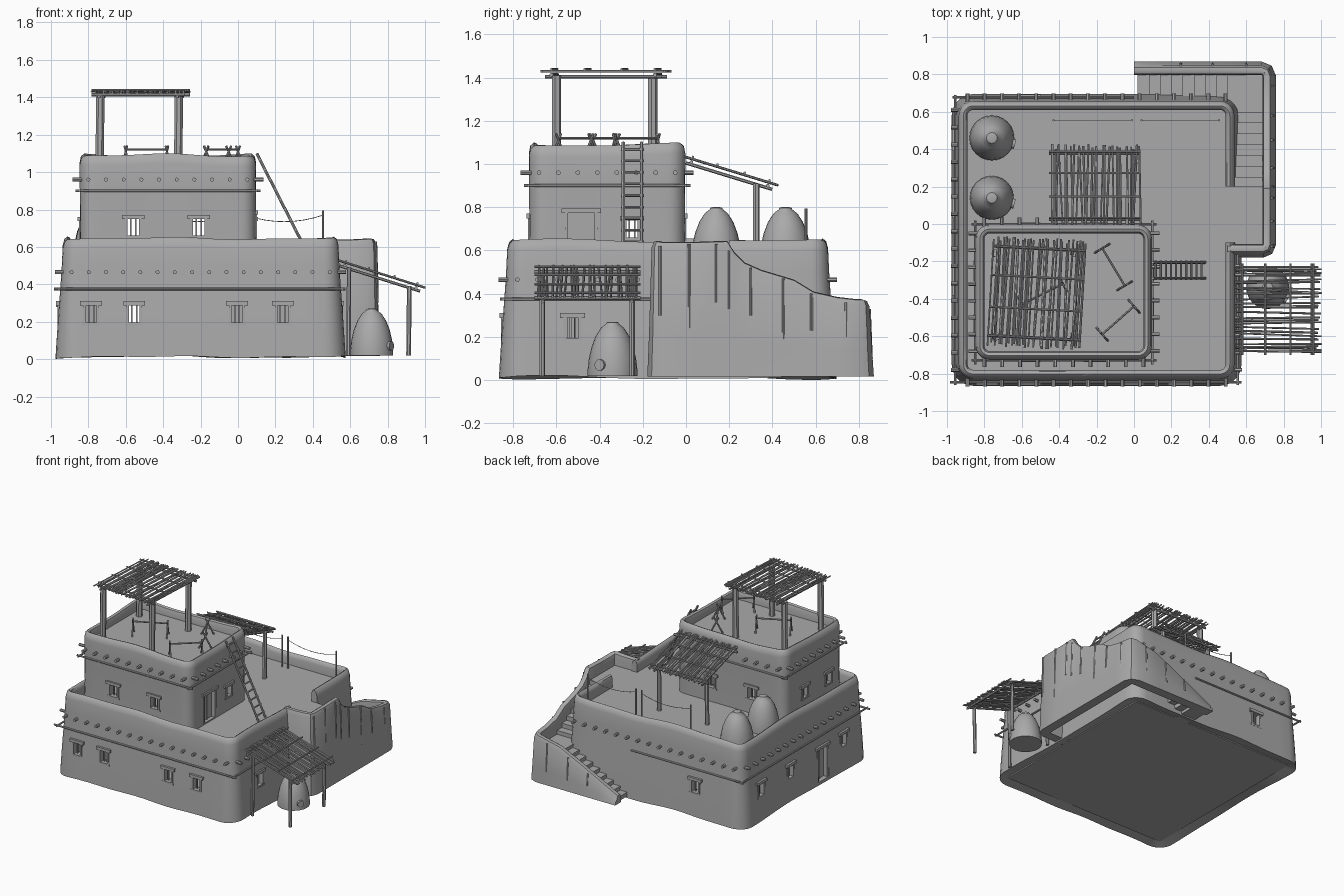
import bpy, bmesh, math, random
from math import sin, cos, pi, radians
from mathutils import Vector, Matrix

random.seed(4)
if "Cube" in bpy.data.objects:
    bpy.data.objects.remove(bpy.data.objects["Cube"])

clay = bpy.data.materials.new("clay_grey")
clay.use_nodes = True
TONE = (0.4, 0.4, 0.4, 1)
clay.diffuse_color = TONE
clay.node_tree.nodes["Principled BSDF"].inputs["Base Color"].default_value = TONE


def finish(name, bm, cutter=None, smooth=True):
    bmesh.ops.recalc_face_normals(bm, faces=bm.faces)
    mesh = bpy.data.meshes.new(name)
    bm.to_mesh(mesh)
    bm.free()
    ob = bpy.data.objects.new(name, mesh)
    mesh.materials.append(clay)
    bpy.context.collection.objects.link(ob)
    bpy.ops.object.select_all(action='DESELECT')
    ob.select_set(True)
    bpy.context.view_layer.objects.active = ob
    if cutter:
        mod = ob.modifiers.new("openings", 'BOOLEAN')
        mod.object, mod.solver = cutter, 'EXACT'
        bpy.ops.object.modifier_apply(modifier=mod.name)
    if smooth:
        bpy.ops.object.shade_smooth_by_angle(angle=radians(42))
    return ob


def loft(bm, rings, wrap=False):
    """Skin a list of closed rings, either wrapped round or capped."""
    rows = [[bm.verts.new(p) for p in ring] for ring in rings]
    n = len(rows[0])
    for a, b in zip(rows, rows[1:] + rows[:1] if wrap else rows[1:]):
        for i in range(n):
            j = (i + 1) % n
            bm.faces.new((a[i], a[j], b[j], b[i]))
    if not wrap:
        bm.faces.new(rows[0])
        bm.faces.new(rows[-1])


def box(bm, lo, hi):
    lo, hi = Vector(lo), Vector(hi)
    m = Matrix.Translation((lo + hi) / 2) @ Matrix.Diagonal((*(hi - lo), 1))
    bmesh.ops.create_cube(bm, size=1, matrix=m)


def pole(bm, p, q, r, sides=7):
    p, q = Vector(p), Vector(q)
    turn = (q - p).to_track_quat('Z', 'Y')
    circle = [turn @ Vector((r * cos(2 * pi * i / sides), r * sin(2 * pi * i / sides), 0))
              for i in range(sides)]
    loft(bm, [[c + p for c in circle], [c + q for c in circle]])


def poles(name, items):
    bm = bmesh.new()
    for p, q, r in items:
        pole(bm, p, q, r)
    return finish(name, bm)


# Hollow mud walls with a soft, uneven parapet
def rect_ring(rect, off, z, wob):
    x0, x1, y0, y1 = rect
    R, pts = 0.03, []
    for k, (cx, cy) in enumerate(((x1 - R, y1 - R), (x0 + R, y1 - R), (x0 + R, y0 + R), (x1 - R, y0 + R))):
        for i in range(6):
            a = pi / 2 * (k + i / 5)
            pts.append(Vector((cx + (R + off) * cos(a), cy + (R + off) * sin(a), z)))
    ring = []
    for i, p in enumerate(pts):
        q = pts[(i + 1) % len(pts)]
        steps = 14 if i % 6 == 5 else 1
        ring += [p.lerp(q, s / steps) for s in range(steps)]
    for p in ring:
        p.z += wob * (sin(6 * p.x + 1) * cos(5 * p.y) + 0.4 * sin(13 * p.x + 9 * p.y))
    return ring


def walls(name, rect, profile, cutter):
    bm = bmesh.new()
    loft(bm, [rect_ring(rect, *row) for row in profile], wrap=True)
    return finish(name, bm, cutter)


# Openings: cutter boxes plus timber frames, bars and lintels
cut_bm, frame_bm = bmesh.new(), bmesh.new()


def on_face(bm, axis, side, plane, u, d, z):
    """Box on a wall: u along the wall, d outward from it, z up."""
    ds = sorted(plane + side * v for v in d)
    if axis == 'y':
        box(bm, (u[0], ds[0], z[0]), (u[1], ds[1], z[1]))
    else:
        box(bm, (ds[0], u[0], z[0]), (ds[1], u[1], z[1]))


def opening(axis, side, plane, u, z0, z1, w, door=False):
    h = w / 2
    on_face(cut_bm, axis, side, plane, (u - h, u + h), (-0.13, 0.1), (z0, z1))
    part = lambda us, d, z: on_face(frame_bm, axis, side, plane, (u + us[0], u + us[1]), d, z)
    depth = (-0.05, 0.006)
    for s in (-1, 1):
        part(sorted((s * h, s * (h - 0.014))), depth, (z0, z1))
    part((-h - 0.016, h + 0.016), (-0.05, 0.012), (z1 - 0.012, z1 + 0.01))
    if door:
        part((-h, h), (-0.04, -0.025), (z0, z1))
        part((-0.004, 0.004), (-0.03, -0.02), (z0, z1))
    else:
        part((-h - 0.006, h + 0.006), depth, (z0 - 0.004, z0 + 0.01))
        for s in (-0.013, 0.013):
            part((s - 0.004, s + 0.004), (-0.03, -0.02), (z0, z1))


LOW, UP = (-0.89, 0.49, -0.78, 0.61), (-0.80, 0.05, -0.68, -0.05)
for x in (-0.785, -0.555, -0.005, 0.24):
    opening('y', -1, -0.85, x, 0.185, 0.30, 0.085)
opening('y', 1, 0.68, -0.555, 0.185, 0.30, 0.085)
opening('x', 1, 0.555, -0.525, 0.185, 0.30, 0.085)
for y in (0.45, 0.09, -0.56):
    opening('x', -1, -0.96, y, 0.185, 0.30, 0.085)
opening('x', -1, -0.96, -0.3, 0.035, 0.29, 0.13, True)
for x in (-0.56, -0.21):
    opening('y', -1, -0.725, x, 0.65, 0.76, 0.09)
    opening('y', 1, -0.005, x, 0.65, 0.76, 0.09)
for y in (-0.25, -0.54):
    opening('x', -1, -0.845, y, 0.65, 0.75, 0.08)
opening('x', 1, 0.095, -0.25, 0.65, 0.75, 0.08)
opening('x', 1, 0.095, -0.485, 0.56, 0.785, 0.15, True)
box(cut_bm, (0.44, -0.1, 0.55), (0.62, 0.2, 0.8))
cutter = finish("opening_cutter", cut_bm, smooth=False)
cutter.hide_render = True
cutter.hide_set(True)
finish("window_and_door_frames", frame_bm, smooth=False)

walls("lower_walls", LOW, [
    (0.085, 0.012, 0.008), (0.08, 0.1, 0), (0.07, 0.25, 0), (0.06, 0.38, 0), (0.052, 0.5, 0),
    (0.047, 0.6, 0.008), (0.038, 0.633, 0.008), (0.022, 0.646, 0.008), (0.008, 0.638, 0.008),
    (0, 0.615, 0.008), (0, 0.53, 0), (0, 0.03, 0)], cutter)
walls("upper_walls", UP, [
    (0.047, 0.54, 0), (0.044, 0.7, 0), (0.046, 0.9, 0), (0.047, 1.04, 0.008), (0.04, 1.075, 0.008),
    (0.024, 1.09, 0.008), (0.008, 1.083, 0.008), (0, 1.06, 0.008), (0, 1.0, 0), (0, 0.54, 0)], cutter)
bpy.data.objects.remove(cutter)

bm = bmesh.new()
for rect, z0, z1 in ((LOW, 0.02, 0.035), (LOW, 0.53, 0.55), (UP, 1.0, 1.02)):
    box(bm, (rect[0] - 0.01, rect[2] - 0.01, z0), (rect[1] + 0.01, rect[3] + 0.01, z1))
finish("floors", bm, smooth=False)


# Rows of roof beam ends and the long poles beneath them
def beam_ends(name, rect, z, off, reach, step, skip):
    x0, x1, y0, y1 = rect
    items = []
    for axis, lo, hi, planes in ((0, x0, x1, (y0, y1)), (1, y0, y1, (x0, x1))):
        n = round((hi - lo) / step)
        for side, plane in zip((-1, 1), planes):
            for i in range(n + 1):
                u = lo + (hi - lo) * i / n
                if skip(axis, side, u):
                    continue
                a, b = plane + side * (off - 0.03), plane + side * (off + reach)
                items.append(((u, a, z), (u, b, z), 0.011) if axis == 0 else ((a, u, z), (b, u, z), 0.011))
    poles(name, items)


beam_ends("lower_beam_ends", LOW, 0.465, 0.05, 0.038, 0.093,
          lambda ax, s, u: s > 0 and (ax == 1 and u > -0.2))
beam_ends("upper_beam_ends", UP, 0.96, 0.045, 0.04, 0.09, lambda ax, s, u: ax == 0 and s > 0 and -0.5 < u)
poles("wall_poles", [
    ((-0.985, -0.846, 0.375), (0.575, -0.846, 0.375), 0.007), ((-0.956, -0.86, 0.375), (-0.956, 0.69, 0.375), 0.007),
    ((-0.97, 0.677, 0.375), (0.0, 0.677, 0.375), 0.007), ((0.556, -0.86, 0.375), (0.556, -0.15, 0.375), 0.007),
    ((-0.87, -0.729, 0.9), (0.12, -0.729, 0.9), 0.007), ((-0.849, -0.75, 0.9), (-0.849, 0.02, 0.9), 0.007),
    ((0.099, -0.75, 0.9), (0.099, 0.02, 0.9), 0.007), ((-0.87, -0.001, 0.9), (0.12, -0.001, 0.9), 0.007)])

# Outer stair wall following an L with a falling top edge
path = [(0.5, -0.135, 0.64), (0.6, -0.135, 0.64), (0.69, -0.135, 0.645), (0.708, -0.128, 0.645), (0.715, -0.11, 0.64),
        (0.715, 0.05, 0.64), (0.715, 0.19, 0.645), (0.715, 0.225, 0.59), (0.715, 0.27, 0.545), (0.715, 0.35, 0.51),
        (0.715, 0.5, 0.465), (0.715, 0.59, 0.41), (0.715, 0.7, 0.385), (0.715, 0.79, 0.375), (0.705, 0.815, 0.375),
        (0.68, 0.825, 0.37), (0.5, 0.825, 0.33), (0.33, 0.825, 0.25), (0.15, 0.825, 0.16), (0.03, 0.825, 0.1),
        (0.0, 0.825, 0.085)]
rings = []
for i, (x, y, t) in enumerate(path):
    a, b = path[max(i - 1, 0)], path[min(i + 1, len(path) - 1)]
    out = Vector((b[1] - a[1], a[0] - b[0], 0)).normalized()
    rings.append([Vector((x, y, 0)) + out * o + Vector((0, 0, z)) for o, z in (
        (0.044, 0.018), (0.036, 0.02 + t * 0.3), (0.024, t - 0.03), (0.012, t - 0.004), (-0.008, t),
        (-0.022, t - 0.008), (-0.028, t - 0.04), (-0.028, 0.018))])
bm = bmesh.new()
loft(bm, rings)
finish("stair_wall", bm)

# Two flights of steps, corner landing and top landing
bm = bmesh.new()
for i in range(8):
    x, z = 0.02 + 0.06 * i, 0.05 + 0.03 * i
    box(bm, (x, 0.62, max(0.018, z - 0.07)), (x + 0.065, 0.81, z))
box(bm, (0.5, 0.6, 0.2), (0.7, 0.81, 0.285))
for i in range(7):
    y, z = 0.6 - 0.058 * i, 0.315 + 0.034 * i
    box(bm, (0.5, y - 0.062, z - 0.07), (0.7, y, z))
box(bm, (0.48, -0.12, 0.49), (0.7, 0.2, 0.55))
finish("steps", bm, smooth=False)

# Vertical rain streaks on the stair wall
poles("rain_streaks", [((0.745, y, lo), (0.737, y, hi), 0.007) for y, lo, hi in (
    (-0.12, 0.3, 0.62), (0.015, 0.18, 0.63), (0.14, 0.36, 0.63), (0.2, 0.33, 0.6), (0.3, 0.3, 0.52),
    (0.45, 0.19, 0.47), (0.58, 0.23, 0.4), (0.74, 0.1, 0.36))]
    + [((x, 0.857, 0.1), (x, 0.848, hi), 0.007) for x, hi in ((0.25, 0.19), (0.42, 0.27), (0.6, 0.33))])


# Stick-covered shade roofs
def shade(name, centre, width, length, turn, tilt, count, posts):
    m = Matrix.Translation(centre) @ Matrix.Rotation(radians(turn), 4, 'Z') @ Matrix.Rotation(radians(tilt), 4, 'X')
    w, l = width / 2, length / 2
    items = []

    def add(p, q, r):
        items.append((m @ Vector(p), m @ Vector(q), r))
    for i in range(count):
        x = -w + width * (i + 0.5) / count
        j = [random.uniform(-0.012, 0.012) for _ in range(4)]
        add((x + j[0], -l + j[1], 0.004), (x + j[2], l + j[3], 0.004), random.uniform(0.0045, 0.0065))
    for s in (-0.84, -0.3, 0.3, 0.84):
        add((-w, l * s, 0.014), (w, l * s, 0.014), 0.006)
    for s in (-0.84, 0.84):
        add((-w, l * s, -0.012), (w, l * s, -0.012), 0.009)
        add((w * s, -l * 0.95, -0.022), (w * s, l * 0.95, -0.022), 0.008)
    items += [((x, y, a), (x + 0.004, y, b), r) for x, y, a, b, r in posts]
    poles(name, items)


shade("roof_shade", (-0.52, -0.37, 1.425), 0.5, 0.57, -3, 0, 32,
      [(x, y, 1.02, 1.41, 0.023) for x in (-0.74, -0.32) for y in (-0.6, -0.155)])
shade("terrace_shade", (-0.21, 0.205, 0.965), 0.49, 0.44, 0, -17, 27,
      [(x, 0.325, 0.55, 0.91, 0.016) for x in (-0.41, 0.0)])
shade("side_shade", (0.765, -0.455, 0.452), 0.49, 0.475, -90, -17.5, 25,
      [(0.912, y, 0.02, 0.39, 0.013) for y in (-0.665, -0.25)] + [(0.59, y, 0.02, 0.49, 0.012) for y in (-0.665, -0.25)])


# Beehive ovens with a cap and a small mouth
def oven(name, x, y, z, r, h, ang):
    bm = bmesh.new()
    prof = [(1, 0), (1.0, 0.12), (0.95, 0.32), (0.84, 0.54), (0.67, 0.74), (0.46, 0.89), (0.25, 0.965),
            (0.24, 0.99), (0.15, 1.0)]
    loft(bm, [[(x + r * f * cos(pi * i / 12), y + r * f * sin(pi * i / 12), z + h * g) for i in range(24)]
              for f, g in prof])
    d = Vector((cos(radians(ang)), sin(radians(ang)), 0))
    p = Vector((x, y, z + h * 0.2))
    pole(bm, p + d * r * 0.85, p + d * r * 1.07, 0.026, 10)
    finish(name, bm)


oven("roof_oven_back", -0.76, 0.46, 0.54, 0.12, 0.26, -15)
oven("roof_oven_front", -0.76, 0.14, 0.54, 0.117, 0.26, -15)
oven("ground_oven", 0.715, -0.34, 0.02, 0.115, 0.25, -30)

# Ladder against the upper storey
foot, head = Vector((0.38, 0, 0.55)), Vector((0.1, 0, 1.1))
items = [(foot + Vector((0, y, 0)), head + Vector((0, y, 0)), 0.008) for y in (-0.29, -0.205)]
for i in range(10):
    p = foot.lerp(head, (i + 0.7) / 10.3)
    items.append((p + Vector((0, -0.3, 0)), p + Vector((0, -0.195, 0)), 0.006))
poles("ladder", items)

# Drying racks on the upper roof
items = []
for a, b in (((-0.17, -0.13), (-0.05, -0.33)), ((-0.17, -0.59), (0.0, -0.44)), ((-0.6, -0.43), (-0.38, -0.32))):
    a, b = Vector((*a, 1.12)), Vector((*b, 1.12))
    side = (b - a).cross(Vector((0, 0, 1))).normalized() * 0.045
    items.append((a, b, 0.006))
    for e in (a, b):
        for s in (-1, 1):
            items.append((e + side * s - Vector((0, 0, 0.1)), e - side * s * 0.35 + Vector((0, 0, 0.02)), 0.006))
poles("drying_racks", items)

# Washing line with sagging cord
items = [((x, 0.555, 0.55), (x, 0.555, 0.795), 0.006) for x in (-0.43, -0.01, 0.04, 0.455)]
for x0, x1 in ((-0.43, -0.01), (0.04, 0.455)):
    pts = [(x0 + (x1 - x0) * i / 8, 0.555, 0.77 - 0.035 * (1 - (i / 4 - 1) ** 2)) for i in range(9)]
    items += [(p, q, 0.002) for p, q in zip(pts, pts[1:])]
poles("washing_line", items)
